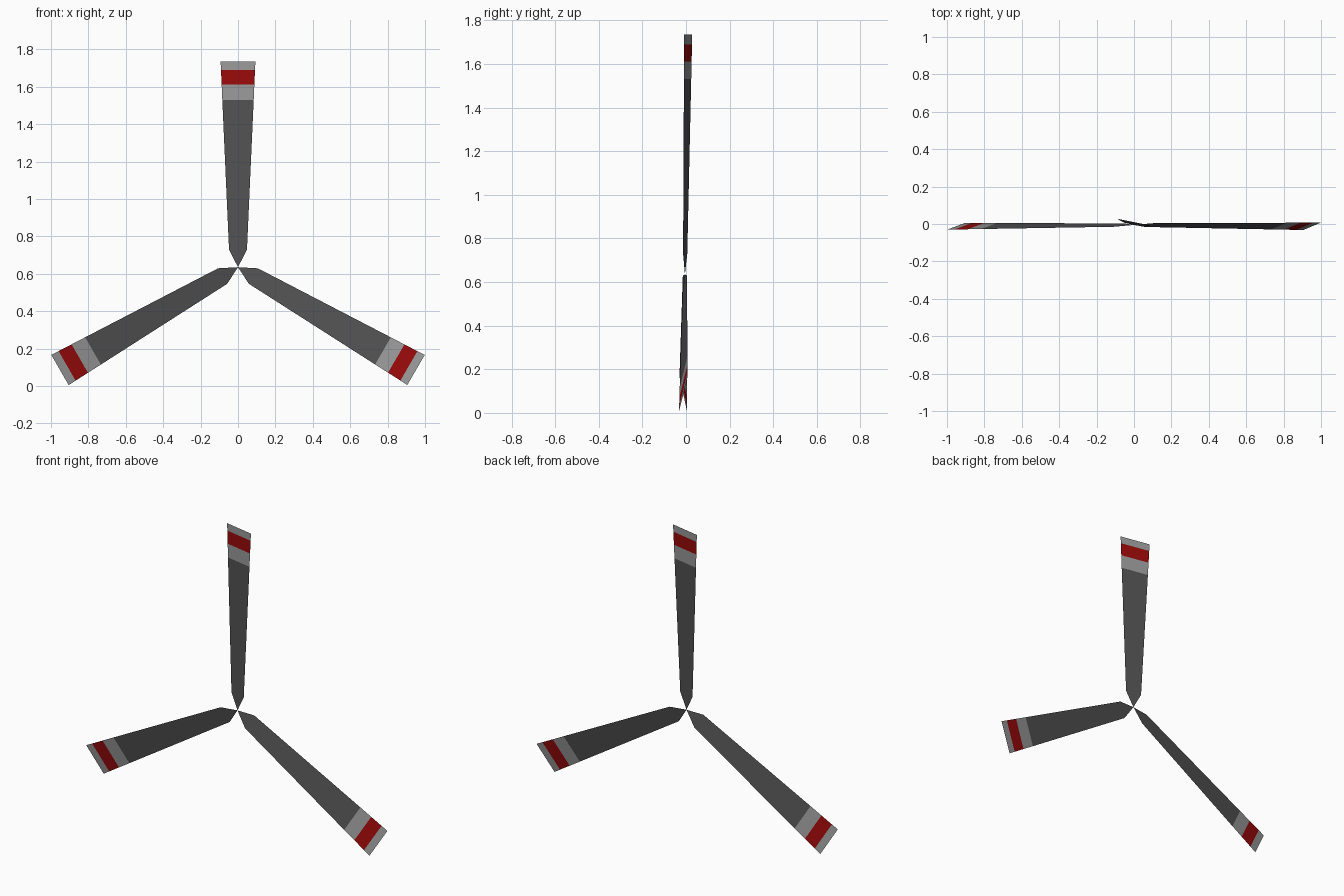
import bpy, bmesh
from math import radians
from mathutils import Matrix

if "Cube" in bpy.data.objects:
    bpy.data.objects.remove(bpy.data.objects["Cube"])


def material(name, rgb):
    m = bpy.data.materials.new(name)
    m.diffuse_color = (*rgb, 1)
    m.use_nodes = True
    m.node_tree.nodes["Principled BSDF"].inputs["Base Color"].default_value = m.diffuse_color
    return m


dark = material("dark_grey", (0.085, 0.085, 0.085))
light = material("light_grey", (0.32, 0.32, 0.32))
red = material("stripe_red", (0.32, 0.003, 0.003))

# Blade stations: radius, half width, material of the band that ends there
STATIONS = [
    (0.095, 0.048, 0),
    (0.895, 0.084, 0),
    (0.977, 0.0875, 1),
    (1.055, 0.091, 2),
    (1.099, 0.093, 1),
]
PITCH = 0.2          # y drop per unit of width
HUB = (0, -0.005, 0.635)
TILT = Matrix.Rotation(-0.0136, 4, 'X')


def blade(name, angle):
    # Thin pitched sheet running from a pointed root to a square banded tip
    bm = bmesh.new()
    root = bm.verts.new((0, 0, 0))
    prev = None
    for r, w, mat in STATIONS:
        a = bm.verts.new((-w, PITCH * w, r))
        b = bm.verts.new((w, -PITCH * w, r))
        ring = [root, b, a] if prev is None else [prev[0], prev[1], b, a]
        bm.faces.new(ring).material_index = mat
        prev = (a, b)
    bm.transform(Matrix.Translation(HUB) @ TILT
                 @ Matrix.Rotation(radians(angle), 4, 'Y'))
    me = bpy.data.meshes.new(name)
    bm.to_mesh(me)
    bm.free()
    for m in (dark, light, red):
        me.materials.append(m)
    ob = bpy.data.objects.new(name, me)
    bpy.context.collection.objects.link(ob)


# Three blades evenly spaced around the hub
for name, angle in (("top_blade", 0), ("right_blade", 120), ("left_blade", 240)):
    blade(name, angle)
